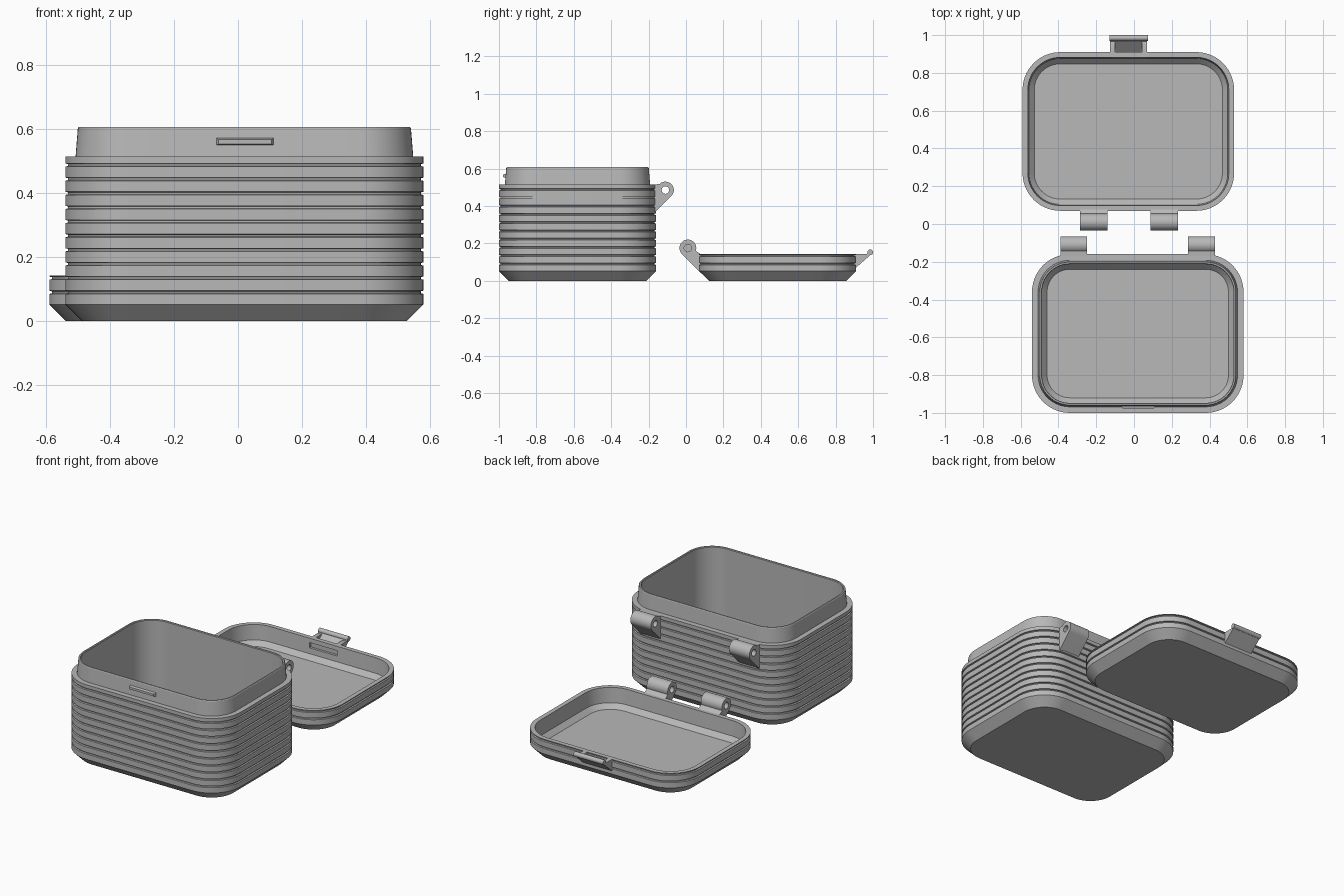
import bpy, bmesh, math
from mathutils import Matrix

old = bpy.data.objects.get("Cube")
if old:
    bpy.data.objects.remove(old, do_unlink=True)

# One grey plastic for everything
grey = bpy.data.materials.new("grey plastic")
grey.use_nodes = True
grey.diffuse_color = (0.48, 0.48, 0.48, 1)
grey.node_tree.nodes["Principled BSDF"].inputs["Base Color"].default_value = grey.diffuse_color

HALF_X, HALF_Y, RADIUS = 0.56, 0.42, 0.2
BOX_X, BOX_Y = 0.02, -0.58
LID_X, LID_Y = -0.03, 0.49


def finish(name, bm):
    bmesh.ops.recalc_face_normals(bm, faces=bm.faces)
    mesh = bpy.data.meshes.new(name)
    bm.to_mesh(mesh)
    bm.free()
    mesh.materials.append(grey)
    obj = bpy.data.objects.new(name, mesh)
    bpy.context.collection.objects.link(obj)
    return obj


def rounded_rect(inset, steps=14):
    """Outline of the tray, shrunk inwards by inset."""
    r = RADIUS - inset
    points = []
    for quarter, (sx, sy) in enumerate([(1, 1), (-1, 1), (-1, -1), (1, -1)]):
        for i in range(steps + 1):
            a = math.pi / 2 * (quarter + i / steps)
            points.append((sx * (HALF_X - RADIUS) + r * math.cos(a),
                           sy * (HALF_Y - RADIUS) + r * math.sin(a)))
    return points


def tray(name, cx, cy, profile):
    """Loft rounded rectangles through (inset, height) pairs, capped at both ends."""
    bm = bmesh.new()
    rings = [[bm.verts.new((cx + x, cy + y, z)) for x, y in rounded_rect(inset)]
             for inset, z in profile]
    for a, b in zip(rings, rings[1:]):
        for i in range(len(a)):
            j = (i + 1) % len(a)
            bm.faces.new((a[i], a[j], b[j], b[i]))
    bm.faces.new(rings[0])
    bm.faces.new(rings[-1])
    return finish(name, bm)


def ribbed_side(count, top):
    """Chamfered foot and an outer wall with evenly spaced grooves."""
    profile = [(0.052, 0), (0, 0.052)]
    for i in range(count):
        z = 0.09 + 0.0442 * i
        profile += [(0, z - 0.005), (0.008, z - 0.003), (0.008, z + 0.003), (0, z + 0.005)]
    return profile + [(0, top)]


def prism(name, outline, x0, x1):
    """Extrude a (y, z) outline along x."""
    bm = bmesh.new()
    face = bm.faces.new([bm.verts.new((x0, y, z)) for y, z in outline])
    moved = bmesh.ops.extrude_face_region(bm, geom=[face])["geom"]
    verts = [v for v in moved if isinstance(v, bmesh.types.BMVert)]
    bmesh.ops.translate(bm, verts=verts, vec=(x1 - x0, 0, 0))
    return finish(name, bm)


def rod(name, y, z, radius, x0, x1):
    bm = bmesh.new()
    turn = Matrix.Translation(((x0 + x1) / 2, y, z)) @ Matrix.Rotation(math.pi / 2, 4, 'Y')
    bmesh.ops.create_cone(bm, cap_ends=True, segments=32, radius1=radius,
                          radius2=radius, depth=x1 - x0, matrix=turn)
    return finish(name, bm)


def cut(obj, cutter):
    mod = obj.modifiers.new("cut", 'BOOLEAN')
    mod.object, mod.solver = cutter, 'EXACT'
    bpy.context.view_layer.objects.active = obj
    bpy.ops.object.modifier_apply(modifier=mod.name)
    bpy.data.objects.remove(cutter, do_unlink=True)


def arc(y, z, radius, start, end, steps=24):
    angles = [math.radians(start + (end - start) * i / steps) for i in range(steps + 1)]
    return [(y + radius * math.cos(a), z + radius * math.sin(a)) for a in angles]


def hinge(name, y, z, tail, start, end, x0, x1):
    """Knuckle with a bore, joined to the wall by a sloped web."""
    obj = prism(name, arc(y, z, 0.045, start, end) + tail, x0, x1)
    cut(obj, rod("bore", y, z, 0.02, x0 - 0.05, x1 + 0.05))
    return obj


parts = []

# Box body with a raised, slightly tapered lip
box = tray("box_body", BOX_X, BOX_Y, ribbed_side(10, 0.515) + [
    (0.032, 0.515), (0.039, 0.603), (0.042, 0.607), (0.05, 0.607), (0.053, 0.603),
    (0.053, 0.06), (0.08, 0.03)])
parts.append(box)

# Shallow lid lying open
lid = tray("lid_body", LID_X, LID_Y, ribbed_side(2, 0.143) + [
    (0.028, 0.143), (0.034, 0.05), (0.062, 0.022)])
cut(lid, prism("catch_slot", [(0.86, 0.085), (0.893, 0.085), (0.893, 0.117), (0.86, 0.117)],
               -0.125, 0.065))
parts.append(lid)

# Box hinges on the back wall
for side, x0, x1 in (("right", -0.39, -0.25), ("left", 0.287, 0.428)):
    parts.append(hinge("box_hinge_" + side, -0.11, 0.485,
                       [(-0.17, 0.515), (-0.17, 0.361)], -45, 135, x0, x1))

# Lid hinges on the near edge, with a short pin closing the bore
for side, x0, x1 in (("right", -0.285, -0.14), ("left", 0.088, 0.232)):
    parts.append(hinge("lid_hinge_" + side, 0.01, 0.175,
                       [(0.082, 0.14), (0.082, 0.039)], 225, -20, x0, x1))
    parts.append(rod("hinge_pin_" + side, 0.01, 0.175, 0.021, x0 + 0.03, x1 - 0.03))

# Catch tab on the front of the lip, with bevelled ends
bm = bmesh.new()
bmesh.ops.create_cube(bm, size=1, matrix=Matrix.Translation((0.022, -0.963, 0.561))
                      @ Matrix.Diagonal((0.194, 0.03, 0.032, 1)))
for v in bm.verts:
    if v.co.y < -0.97:
        v.co.x += math.copysign(0.014, 0.022 - v.co.x)
        v.co.z += math.copysign(0.009, 0.561 - v.co.z)
parts.append(finish("catch_tab", bm))

# Latch pull on the lid: sloped plate, two cheeks and a rounded grip
parts.append(prism("latch_plate", [(0.905, 0.067), (0.998, 0.148), (0.974, 0.15), (0.905, 0.09)],
                   -0.128, 0.07))
for side, x0, x1 in (("right", -0.128, -0.1), ("left", 0.042, 0.07)):
    parts.append(prism("latch_cheek_" + side,
                       [(0.905, 0.067), (0.985, 0.137), (0.97, 0.143), (0.905, 0.143)], x0, x1))
parts.append(rod("latch_grip", 0.985, 0.152, 0.015, -0.13, 0.073))

# Smooth the round surfaces, keep the edges crisp
bpy.ops.object.select_all(action='DESELECT')
for part in parts:
    part.select_set(True)
bpy.context.view_layer.objects.active = box
bpy.ops.object.shade_smooth_by_angle(angle=math.radians(30))
